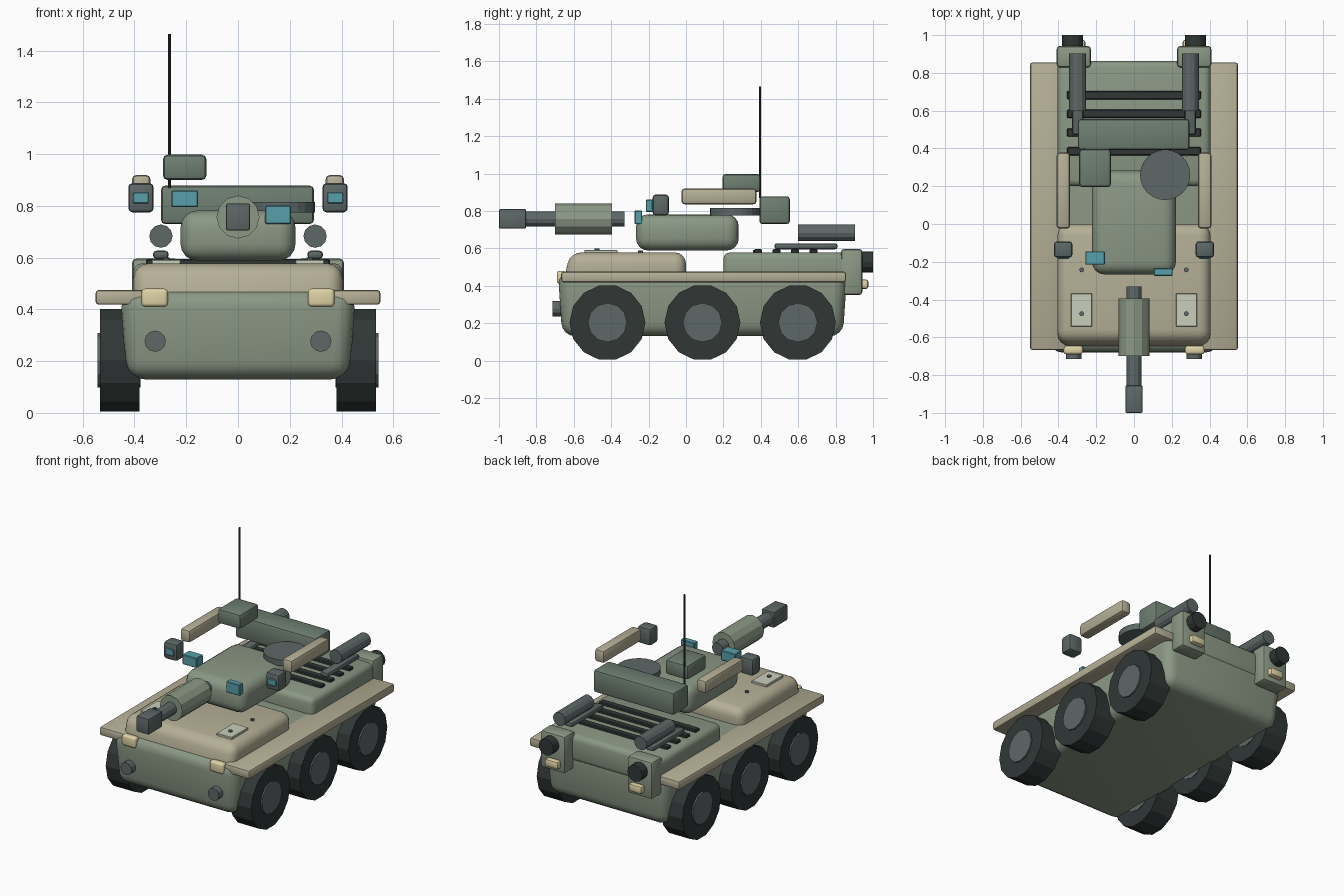
import bpy, bmesh, math
from mathutils import Matrix

if "Cube" in bpy.data.objects:
    bpy.data.objects.remove(bpy.data.objects["Cube"])


def mat(name, r, g, b):
    m = bpy.data.materials.new(name)
    m.diffuse_color = tuple((c / 255) ** 2.2 for c in (r, g, b)) + (1,)
    m.use_nodes = True
    m.node_tree.nodes["Principled BSDF"].inputs["Base Color"].default_value = m.diffuse_color
    return m


GREEN = mat("green", 138, 151, 132)
DEEP = mat("deep_green", 110, 126, 113)
TAN = mat("tan", 180, 174, 149)
DARK = mat("rubber", 52, 58, 57)
STEEL = mat("steel", 94, 104, 103)
TEAL = mat("glass", 88, 158, 168)
CREAM = mat("lamp", 222, 210, 165)
PALE = mat("pale", 200, 205, 185)


def finish(name, bm, material, smooth):
    me = bpy.data.meshes.new(name)
    bm.to_mesh(me)
    bm.free()
    me.materials.append(material)
    ob = bpy.data.objects.new(name, me)
    bpy.context.collection.objects.link(ob)
    if smooth:
        bpy.ops.object.select_all(action='DESELECT')
        ob.select_set(True)
        bpy.context.view_layer.objects.active = ob
        bpy.ops.object.shade_smooth_by_angle(angle=math.radians(35))
    return ob


def box(name, x, y, z, material, bevel=0.0, seg=3, bottom=(1, 1), front_cut=0.0):
    """Rounded box from (min, max) ranges; optional bottom taper and sloped front."""
    bm = bmesh.new()
    bmesh.ops.create_cube(bm, size=1)
    for v in bm.verts:
        top, front = v.co.z > 0, v.co.y < 0
        if not top:
            v.co.x *= bottom[0]
            v.co.y *= bottom[1]
        v.co.x = (x[0] + x[1]) / 2 + v.co.x * abs(x[1] - x[0])
        v.co.y = (y[0] + y[1]) / 2 + v.co.y * (y[1] - y[0])
        v.co.z = (z[0] + z[1]) / 2 + v.co.z * (z[1] - z[0])
        if top and front:
            v.co.y += front_cut
    if bevel:
        bmesh.ops.bevel(bm, geom=bm.edges[:], offset=bevel, segments=seg,
                        profile=0.5, affect='EDGES', clamp_overlap=True)
    return finish(name, bm, material, bevel > 0)


def rod(name, axis, center, length, r, material, n=12):
    bm = bmesh.new()
    turn = {'x': Matrix.Rotation(math.pi / 2, 4, 'Y'),
            'y': Matrix.Rotation(math.pi / 2, 4, 'X'),
            'z': Matrix.Identity(4)}[axis]
    bmesh.ops.create_cone(bm, cap_ends=True, segments=n, radius1=r, radius2=r,
                          depth=length, matrix=Matrix.Translation(center) @ turn)
    return finish(name, bm, material, False)


# Hull
box("hull", (-0.455, 0.455), (-0.685, 0.862), (0.13, 0.475), GREEN, 0.07, 4, (0.95, 0.97))
box("front_deck", (-0.405, 0.405), (-0.66, 0.0), (0.40, 0.578), TAN, 0.06, 4, front_cut=0.04)
box("rear_deck", (-0.405, 0.405), (0.20, 0.862), (0.40, 0.578), GREEN, 0.035)

# Engine deck slats
for i in range(4):
    y = 0.385 + 0.099 * i
    box("engine_slat", (-0.355, 0.355), (y - 0.022, y + 0.022), (0.565, 0.595), DARK, 0.005, 1)

# Turret
box("turret", (-0.222, 0.222), (-0.267, 0.282), (0.588, 0.782), GREEN, 0.065, 4)
rod("turret_hatch", 'z', (0.165, 0.26, 0.795), 0.04, 0.133, STEEL, 24)
box("turret_bustle", (-0.297, 0.293), (0.393, 0.555), (0.73, 0.878), DEEP, 0.015, 2)
box("roof_stowage", (-0.29, -0.122), (0.195, 0.398), (0.90, 0.998), DEEP, 0.018, 2)
rod("antenna", 'z', (-0.265, 0.396, 1.167), 0.596, 0.006, DARK, 8)
box("gunner_sight", (-0.258, -0.154), (-0.215, -0.145), (0.795, 0.86), TEAL, 0.004, 1)
box("driver_sight", (0.105, 0.205), (-0.275, -0.235), (0.73, 0.802), TEAL, 0.004, 1)

# Gun
rod("gun_barrel", 'y', (0, -0.595, 0.757), 0.53, 0.041, STEEL)
rod("gun_sleeve", 'y', (0, -0.547, 0.757), 0.305, 0.083, GREEN)
box("gun_muzzle", (-0.046, 0.046), (-1.0, -0.855), (0.705, 0.81), STEEL, 0.008, 2)

# Paired parts on both sides
for s in (-1, 1):
    def span(a, b):
        return tuple(sorted((s * a, s * b)))

    box("fender", span(0.36, 0.55), (-0.667, 0.855), (0.418, 0.475), TAN, 0.012, 2)

    # Wheels
    for y in (-0.42, 0.088, 0.598):
        rod("wheel_tire", 'x', (s * 0.457, y, 0.203), 0.153, 0.203, DARK, 14)
        rod("wheel_hub", 'x', (s * 0.46, y, 0.203), 0.166, 0.105, STEEL, 12)

    # Front lamps, tow lugs, hatch plates and bolts
    box("headlight", span(0.271, 0.373), (-0.69, -0.645), (0.41, 0.48), CREAM, 0.014, 3)
    rod("tow_lug", 'y', (s * 0.32, -0.665, 0.277), 0.1, 0.041, STEEL)
    box("deck_plate", span(0.222, 0.334), (-0.543, -0.367), (0.57, 0.592), PALE, 0.003, 1)
    for y, z in ((-0.475, 0.588), (-0.243, 0.575), (0.37, 0.58)):
        rod("bolt", 'z', (s * 0.277, y, z), 0.024, 0.013, STEEL, 8)

    # Rear blocks with exhaust and tail lamp
    box("rear_block", span(0.228, 0.41), (0.828, 0.943), (0.35, 0.597), GREEN, 0.018, 2)
    rod("exhaust", 'y', (s * 0.325, 0.95, 0.527), 0.1, 0.055, DARK)
    box("tail_light", span(0.258, 0.355), (0.93, 0.975), (0.383, 0.433), CREAM, 0.012, 2)

    # Engine deck tubes and their rails
    rod("deck_tube", 'y', (s * 0.298, 0.75, 0.683), 0.305, 0.045, STEEL)
    box("tube_rail", span(0.268, 0.328), (0.473, 0.81), (0.595, 0.627), STEEL, 0.013, 2)

    # Side sensor pods and side bars
    box("sensor_pod", span(0.326, 0.424), (-0.178, -0.092), (0.775, 0.888), STEEL, 0.016, 2)
    box("sensor_lens", span(0.345, 0.406), (-0.185, -0.15), (0.81, 0.852), TEAL, 0.003, 1)
    box("side_bar", span(0.338, 0.41), (-0.025, 0.378), (0.835, 0.92), TAN, 0.018, 2)
